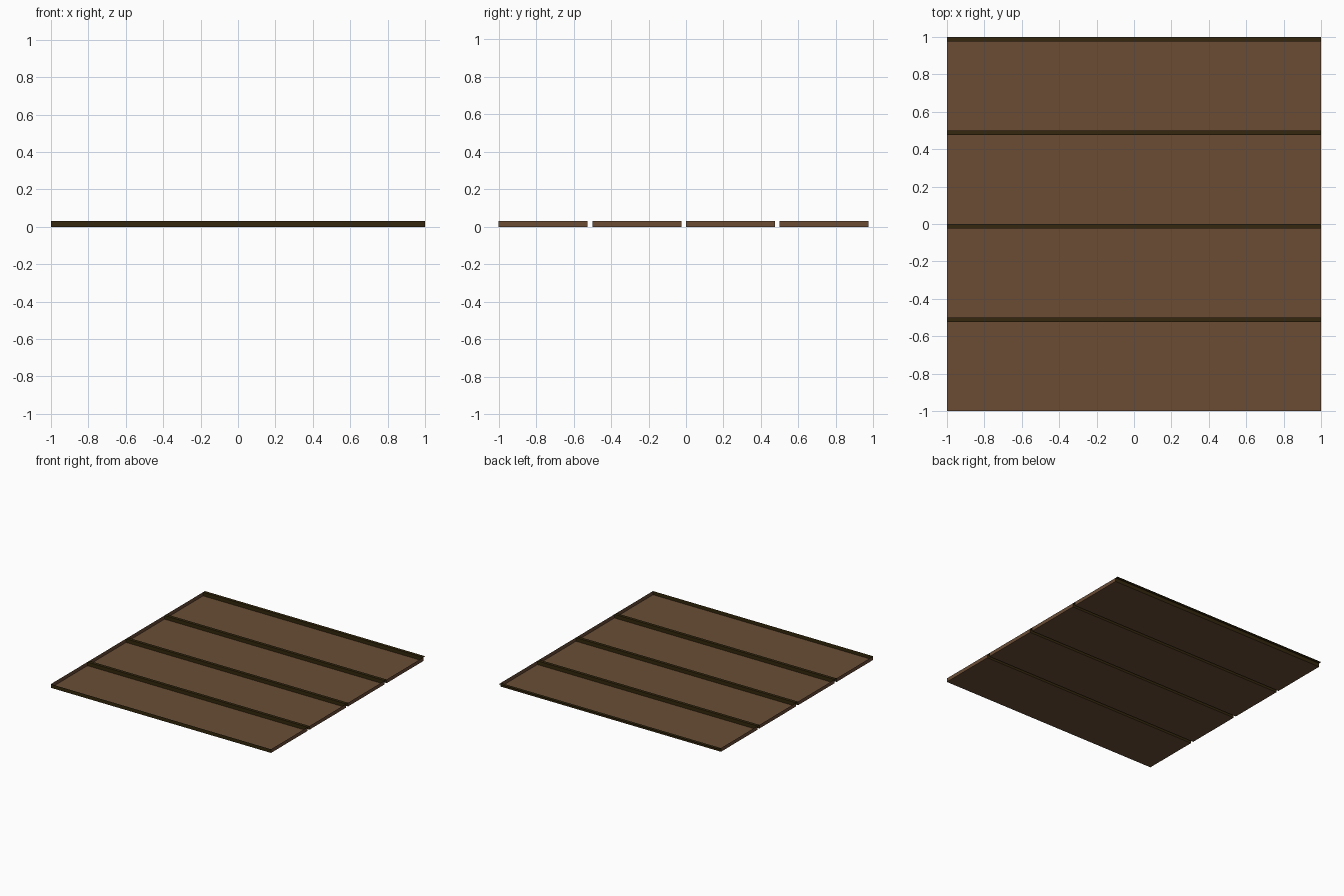
import bpy, bmesh

if "Cube" in bpy.data.objects:
    bpy.data.objects.remove(bpy.data.objects["Cube"])

THICK, PITCH, GAP, COUNT = 0.03, 0.5, 0.025, 4


def material(name, rgb):
    m = bpy.data.materials.new(name)
    m.diffuse_color = (*rgb, 1.0)
    m.use_nodes = True
    m.node_tree.nodes["Principled BSDF"].inputs["Base Color"].default_value = m.diffuse_color
    return m


brown = material("plank_brown", (0.142, 0.073, 0.036))
dark = material("dark_seam", (0.034, 0.020, 0.004))


def finish(bm, name, mats):
    mesh = bpy.data.meshes.new(name)
    bm.to_mesh(mesh)
    bm.free()
    for m in mats:
        mesh.materials.append(m)
    obj = bpy.data.objects.new(name, mesh)
    bpy.context.collection.objects.link(obj)
    return obj


def plank(name, y0, y1):
    # shallow open-topped tray: brown floor and ends, dark long sides
    bm = bmesh.new()
    bmesh.ops.create_cube(bm, size=1)
    bmesh.ops.scale(bm, verts=bm.verts, vec=(2, y1 - y0, THICK))
    bmesh.ops.translate(bm, verts=bm.verts, vec=(0, (y0 + y1) / 2, THICK / 2))
    bm.normal_update()
    for f in bm.faces:
        f.material_index = 1 if abs(f.normal.y) > 0.5 else 0
    top = [f for f in bm.faces if f.normal.z > 0.5]
    bmesh.ops.delete(bm, geom=top, context='FACES_ONLY')
    # faces look into the tray
    bmesh.ops.reverse_faces(bm, faces=bm.faces)
    finish(bm, name, [brown, dark])


def seam(name, y0, y1):
    # paper-thin strip level with the tray rims
    bm = bmesh.new()
    bm.faces.new([bm.verts.new((x, y, THICK)) for x, y in
                  ((-1, y0), (1, y0), (1, y1), (-1, y1))])
    bm.normal_update()
    finish(bm, name, [dark])


for i in range(COUNT):
    start = -1 + i * PITCH
    end = start + PITCH
    plank(f"plank_{i + 1}", start, end - GAP)
    seam(f"seam_{i + 1}", end - GAP, end)
